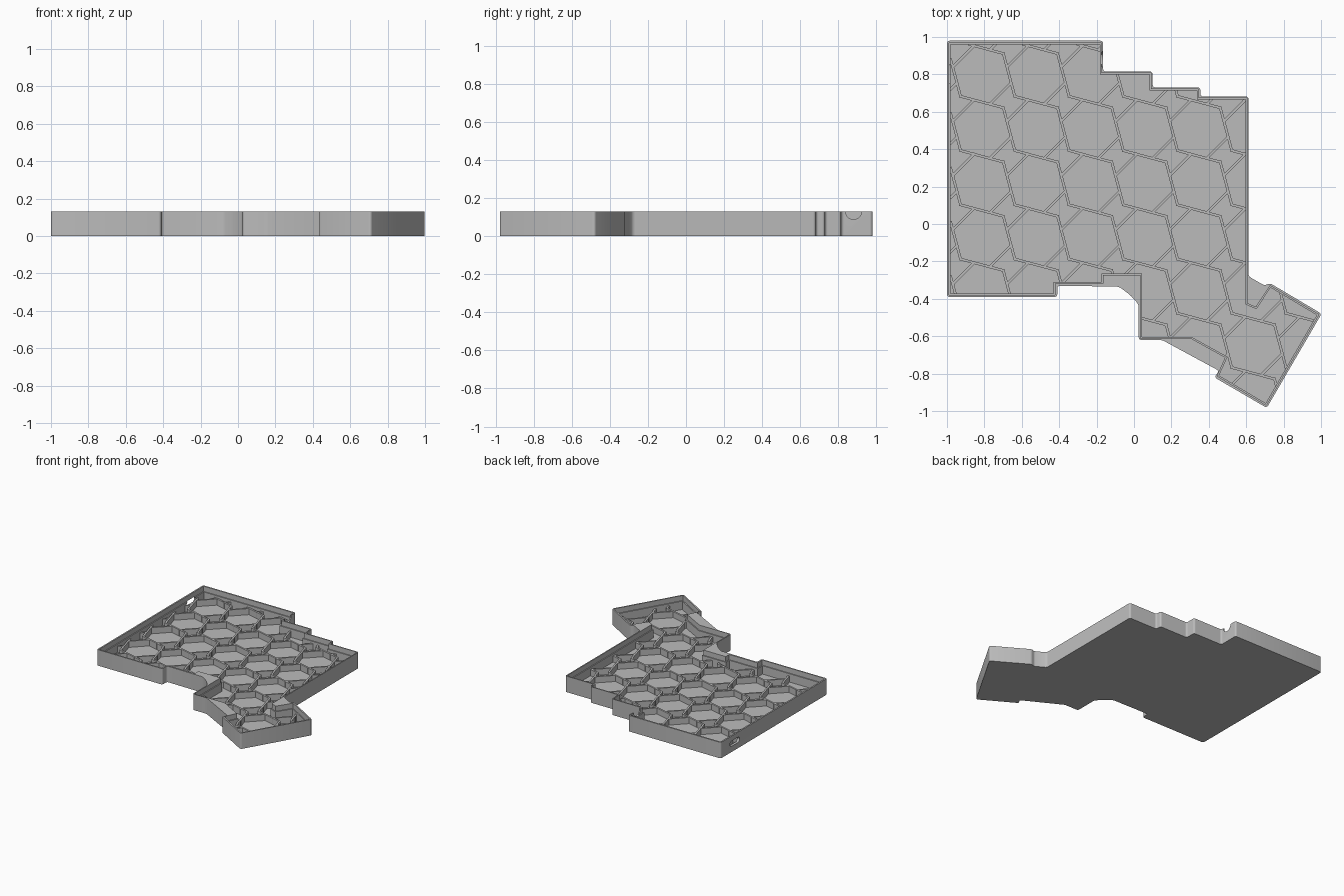
import bpy, bmesh
from math import cos, sin, pi, radians, sqrt
from mathutils import Vector
from mathutils.geometry import intersect_line_line_2d

if "Cube" in bpy.data.objects:
    bpy.data.objects.remove(bpy.data.objects["Cube"])

HEIGHT, FLOOR, RIB_TOP, LEDGE = 0.13, 0.02, 0.07, 0.088
PITCH = 0.29
SIDE = PITCH * cos(radians(15)) / sqrt(3)

grey = bpy.data.materials.new("plain grey")
grey.use_nodes = True
colour = (0.5, 0.5, 0.5, 1)
grey.diffuse_color = colour
grey.node_tree.nodes["Principled BSDF"].inputs["Base Color"].default_value = colour

# Tray outline and the cavity inside it, both clockwise from the back corner
OUTER = [(-1, .98), (-.165, .98), (-.165, .815), (.1, .815), (.1, .73),
         (.355, .73), (.355, .682), (.612, .682), (.612, -.28), (.7, -.33),
         (.725, -.315), (1.003, -.48), (.71, -.983), (.43, -.82),
         (.455, -.785), (.15, -.62), (.025, -.62), (.025, -.43),
         (-.02, -.38), (-.08, -.335), (-.41, -.33), (-.41, -.39), (-1, -.39)]
INNER = [(-.98, .96), (-.182, .96), (-.182, .798), (.083, .798), (.083, .713),
         (.338, .713), (.338, .665), (.595, .665), (.595, -.43), (.655, -.455),
         (.73, -.34), (.977, -.487), (.704, -.958), (.455, -.81),
         (.5, -.71), (.31, -.605), (.042, -.605), (.042, -.265),
         (-.175, -.265), (-.175, -.31), (-.43, -.31), (-.43, -.372), (-.98, -.372)]


def grow(points, d):
    """Offset a clockwise outline outward with mitred corners."""
    pts = [Vector(p) for p in points]
    result = []
    for i, p in enumerate(pts):
        a = (p - pts[i - 1]).normalized()
        b = (pts[(i + 1) % len(pts)] - p).normalized()
        n1, n2 = Vector((-a.y, a.x)), Vector((-b.y, b.x))
        result.append(p + (n1 + n2) * d / (1 + n1.dot(n2)))
    return result


def finish(name, bm):
    bmesh.ops.recalc_face_normals(bm, faces=bm.faces[:])
    mesh = bpy.data.meshes.new(name)
    bm.to_mesh(mesh)
    bm.free()
    mesh.materials.append(grey)
    obj = bpy.data.objects.new(name, mesh)
    bpy.context.collection.objects.link(obj)
    return obj


def prism(name, points, z0, z1, rounding=0):
    bm = bmesh.new()
    bm.faces.new([bm.verts.new((p[0], p[1], z0)) for p in points])
    if rounding:
        bmesh.ops.bevel(bm, geom=bm.verts[:], offset=rounding, segments=4,
                        profile=0.5, affect='VERTICES', clamp_overlap=True)
    top = bmesh.ops.extrude_face_region(bm, geom=bm.faces[:])["geom"]
    bmesh.ops.translate(bm, vec=(0, 0, z1 - z0),
                        verts=[v for v in top if isinstance(v, bmesh.types.BMVert)])
    return finish(name, bm)


def slot(name, x, y, z, radius, half_length):
    """Round-ended bar lying along x, used to cut the side walls."""
    bm = bmesh.new()
    ring = []
    for k in range(24):
        a = 2 * pi * (k + 0.5) / 24
        shift = half_length if cos(a) > 0 else -half_length
        ring.append(bm.verts.new((x - .04, y + shift + radius * cos(a), z + radius * sin(a))))
    bm.faces.new(ring)
    end = bmesh.ops.extrude_face_region(bm, geom=bm.faces[:])["geom"]
    bmesh.ops.translate(bm, vec=(.08, 0, 0),
                        verts=[v for v in end if isinstance(v, bmesh.types.BMVert)])
    return finish(name, bm)


def cut(target, cutter):
    cutter.hide_render = True
    mod = target.modifiers.new("cut", 'BOOLEAN')
    mod.operation, mod.solver, mod.object = 'DIFFERENCE', 'EXACT', cutter
    bpy.context.view_layer.objects.active = target
    bpy.ops.object.modifier_apply(modifier=mod.name)
    bpy.data.objects.remove(cutter)


# Tray with floor, stepped wall, cable notch and side slot
tray = prism("tray", OUTER, 0, HEIGHT, 0.018)
cut(tray, prism("cavity_cutter", INNER, FLOOR, HEIGHT + .05))
cut(tray, prism("ledge_cutter", grow(INNER, 0.008), LEDGE, HEIGHT + .06))
cut(tray, slot("notch_cutter", -.17, .88, HEIGHT, .042, 0))
cut(tray, slot("slot_cutter", -.99, .8, .068, .022, .04))


def inside(p):
    hit = False
    for i, a in enumerate(INNER):
        b = INNER[i - 1]
        if (a[1] > p.y) != (b[1] > p.y):
            if p.x < a[0] + (p.y - a[1]) * (b[0] - a[0]) / (b[1] - a[1]):
                hit = not hit
    return hit


def clipped(a, b):
    """Pieces of the line from a to b that lie in the cavity."""
    stops = [0.0, 1.0]
    for i, p in enumerate(INNER):
        x = intersect_line_line_2d(a, b, Vector(INNER[i - 1]), Vector(p))
        if x:
            stops.append((x - a).length / (b - a).length)
    stops.sort()
    for s, t in zip(stops, stops[1:]):
        if t - s > 0.01 and inside(a.lerp(b, (s + t) / 2)):
            yield a.lerp(b, s), a.lerp(b, t)


def add_rib(bm, a, b, half=0.007):
    along = (b - a).normalized() * 0.006
    side = Vector((-along.y, along.x)).normalized() * half
    a, b = a - along, b + along
    corners = [a + side, a - side, b - side, b + side]
    low = [bm.verts.new((c.x, c.y, FLOOR - .005)) for c in corners]
    high = [bm.verts.new((c.x, c.y, RIB_TOP)) for c in corners]
    bm.faces.new(low)
    bm.faces.new(high)
    for i in range(4):
        bm.faces.new([low[i - 1], low[i], high[i], high[i - 1]])


# Honeycomb ribs: tilted hexagons on a square grid
def corner(col, row, degrees):
    a = radians(degrees)
    return Vector((-.813 + col * PITCH + SIDE * cos(a),
                   .797 - row * PITCH + SIDE * sin(a)))


ribs = bmesh.new()
for col in range(-1, 7):
    for row in range(-1, 7):
        lines = [(corner(col, row, 225), corner(col, row + 1, 45)),
                 (corner(col, row, 45), corner(col + 1, row, 225)),
                 (corner(col, row, 105), corner(col, row, 165)),
                 (corner(col, row, 285), corner(col, row, 345))]
        for start, end in lines:
            for a, b in clipped(start, end):
                add_rib(ribs, a, b)
finish("honeycomb_ribs", ribs)

# Smooth the rounded corners only
bpy.ops.object.select_all(action='DESELECT')
tray.select_set(True)
bpy.context.view_layer.objects.active = tray
bpy.ops.object.shade_smooth_by_angle(angle=radians(30))
